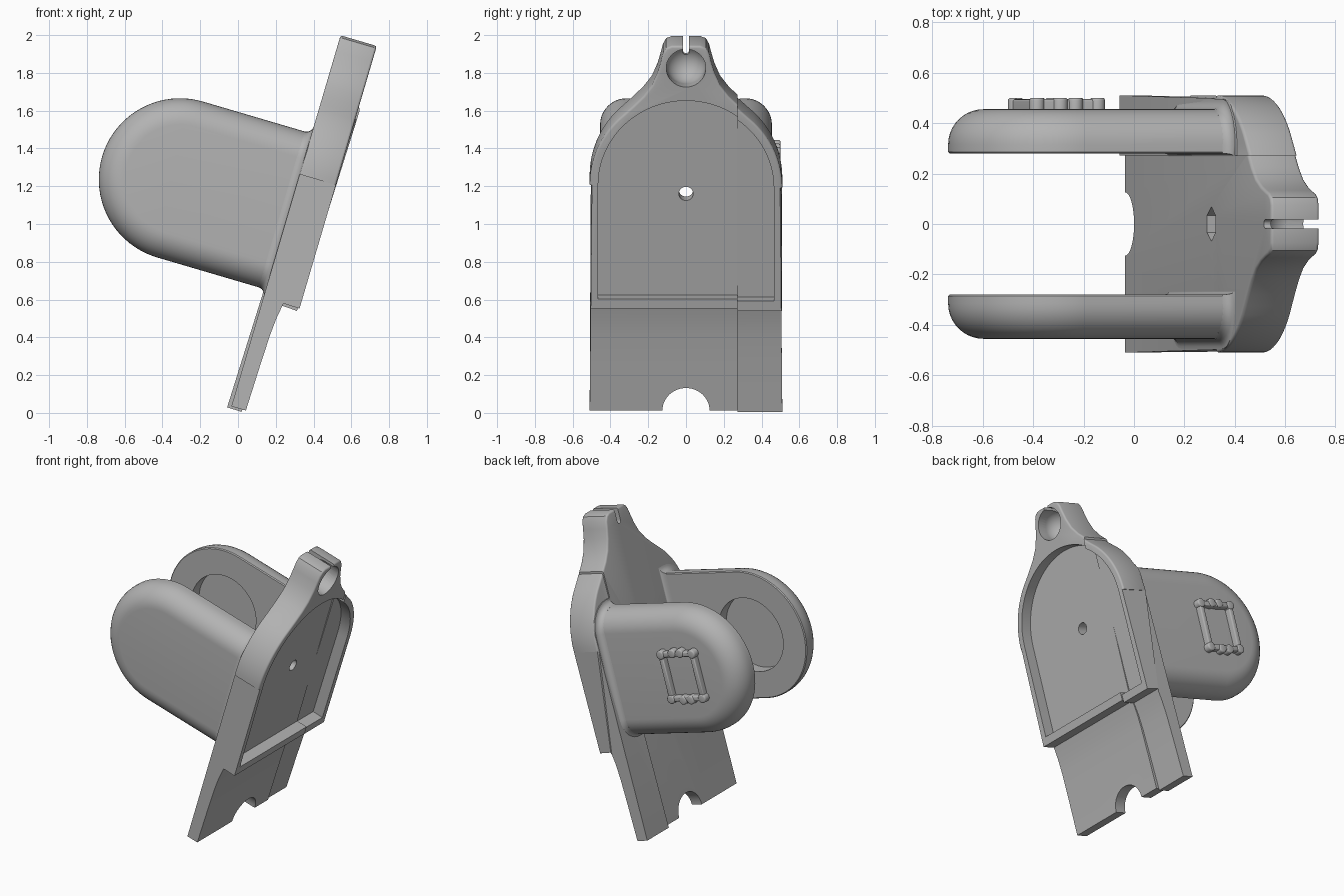
import bpy, bmesh, math
from mathutils import Matrix, Vector

if "Cube" in bpy.data.objects:
    bpy.data.objects.remove(bpy.data.objects["Cube"])

# Single grey plastic
grey = bpy.data.materials.new("grey_plastic")
grey.use_nodes = True
COLOR = (0.45, 0.45, 0.45, 1)
grey.diffuse_color = COLOR
grey.node_tree.nodes["Principled BSDF"].inputs["Base Color"].default_value = COLOR

# Local frame: x = out of the plate, y = sideways, z = up along the plate
TILT = math.radians(16.4)
FRAME = Matrix.Translation((-0.035, 0, 0.035)) @ Matrix.Rotation(TILT, 4, 'Y')
ARM_N, ARM_U, ARM_R = -0.60, 1.075, 0.43     # centre and radius of the arm's round end
DOME = 0.14


def finish(name, bm, mat=None):
    bmesh.ops.recalc_face_normals(bm, faces=bm.faces)
    me = bpy.data.meshes.new(name)
    bm.to_mesh(me)
    bm.free()
    me.materials.append(grey)
    ob = bpy.data.objects.new(name, me)
    bpy.context.collection.objects.link(ob)
    if mat:
        ob.matrix_world = mat
    return ob


def loft(bm, rings):
    """Skin closed rings of points and cap both ends."""
    vs = [[bm.verts.new(p) for p in r] for r in rings]
    for a, b in zip(vs, vs[1:]):
        for i in range(len(a)):
            j = (i + 1) % len(a)
            bm.faces.new((a[i], a[j], b[j], b[i]))
    bm.faces.new(vs[0])
    bm.faces.new(vs[-1])
    return bm


def prism_x(pts, a, b):
    return loft(bmesh.new(), [[(n, y, u) for y, u in pts] for n in (a, b)])


def prism_y(pts, a, b):
    return loft(bmesh.new(), [[(n, y, u) for n, u in pts] for y in (a, b)])


def circle(cx, cy, r, count, start=0.0):
    return [(cx + r * math.cos(start + math.tau * i / count),
             cy + r * math.sin(start + math.tau * i / count)) for i in range(count)]


def activate(ob):
    bpy.ops.object.select_all(action='DESELECT')
    ob.select_set(True)
    bpy.context.view_layer.objects.active = ob


def cut(ob, bm, mode='DIFFERENCE'):
    """Boolean with a throwaway solid in the same local frame."""
    tool = finish("cutter", bm, ob.matrix_world.copy())
    tool.hide_render = True
    bpy.context.view_layer.update()
    activate(ob)
    m = ob.modifiers.new("cut", 'BOOLEAN')
    m.operation, m.solver, m.object = mode, 'EXACT', tool
    bpy.ops.object.modifier_apply(modifier=m.name)
    bpy.data.objects.remove(tool)


def smooth(ob):
    activate(ob)
    bpy.ops.object.shade_smooth_by_angle(angle=math.radians(35))


def arch(r, centre, bottom, first=0, last=180, count=40):
    pts = [(r, bottom)]
    for i in range(count + 1):
        a = math.radians(first + (last - first) * i / count)
        pts.append((r * math.cos(a), centre + r * math.sin(a)))
    return pts + [(-r, bottom)]


# Plate outline: straight sides, round shoulders, narrow clamp neck
half = arch(0.51, 1.28, 0.0, 0, 45, 14)[:-1]
half += [(0.325, 1.673), (0.28, 1.715), (0.225, 1.77), (0.18, 1.83), (0.15, 1.90),
         (0.133, 1.96), (0.122, 2.005), (0.105, 2.035), (0.075, 2.047)]
outline = half + [(-y, u) for y, u in reversed(half)]


def plate_piece(name, low, high, mat):
    bm = prism_x(outline, 0.0, 0.2)
    bmesh.ops.recalc_face_normals(bm, faces=bm.faces)
    rim = [e for e in bm.edges if abs(e.verts[0].co.x - e.verts[1].co.x) < 1e-6
           and min(v.co.z for v in e.verts) > 0.3]
    bmesh.ops.bevel(bm, geom=rim, offset=0.012, segments=3, profile=0.5, affect='EDGES')
    ob = finish(name, bm, mat)
    # keep only this piece's strip of the width
    cut(ob, prism_y([(-1, -1), (1, -1), (1, 3), (-1, 3)], low, high), 'INTERSECT')
    # thinner tail below the lip
    cut(ob, prism_y([(0.08, -0.1), (0.08, 0.0), (0.085, 0.25), (0.09, 0.42), (0.098, 0.52),
                     (0.111, 0.60), (0.3, 0.596), (0.3, -0.1)], -1, 1))
    # arched recess
    cut(ob, prism_x(arch(0.465, 1.28, 0.652), 0.125, 0.4))
    return ob


plate = plate_piece("back_plate", -0.6, 0.272, FRAME)

# Side strip leans very slightly against the main plate
pivot = Matrix.Translation((0, 0, 1.15))
lean = Matrix.Translation((0, 0, -0.012)) @ pivot @ Matrix.Rotation(math.radians(1.0), 4, 'Y') @ pivot.inverted()
strip = plate_piece("plate_side_strip", 0.272, 0.6, FRAME @ lean)

# Screw hole, hexagonal nut pocket, bottom notch
cut(plate, prism_x(circle(0, 1.21, 0.038, 32), -0.1, 0.3))
cut(plate, prism_x(circle(0, 1.21, 0.068, 6), -0.1, 0.05))
cut(plate, prism_x(circle(0, 0.0, 0.125, 48), -0.1, 0.3))

# Clamp socket and slit
socket = bmesh.new()
bmesh.ops.create_uvsphere(socket, u_segments=40, v_segments=20, radius=0.105,
                          matrix=Matrix.Translation((0.13, 0, 1.925)))
cut(plate, socket)
cut(plate, prism_x(circle(0, 1.925, 0.1045, 40), 0.13, 0.3))
slit = [(0.017, 2.2), (-0.017, 2.2)] + [(0.017 * math.cos(a), 1.965 + 0.017 * math.sin(a))
                                       for a in (math.pi + math.pi * i / 8 for i in range(9))]
cut(plate, prism_x(slit, -0.1, 0.3))
smooth(plate)
smooth(strip)


# Arms: rounded paddles with a domed outer edge
def arm_ring(y, inset):
    r = ARM_R - inset
    pts = [(0.03, y, ARM_U + r)]
    for i in range(41):
        a = math.pi / 2 + math.pi * i / 40
        pts.append((ARM_N + r * math.cos(a), y, ARM_U + r * math.sin(a)))
    return pts + [(0.03, y, ARM_U - r)]


def base_ring(side, n, e):
    top = [(0.28 - 0.3 * e, ARM_R + e)]
    for i in range(9):
        t = math.pi / 2 * i / 8
        top.append((0.315 + (DOME + e) * math.sin(t), ARM_R + e - (DOME + e) * (1 - math.cos(t))))
    pts = top + [(y, -h) for y, h in reversed(top)]
    return [(n, side * y, ARM_U + h) for y, h in pts]


for side, label in ((1, "left"), (-1, "right")):
    layers = [(0.28, 0.006), (0.286, 0.0)]
    for i in range(11):
        t = math.pi / 2 * i / 10
        layers.append((0.315 + DOME * math.sin(t), DOME * (1 - math.cos(t))))
    arm = finish(label + "_arm", loft(bmesh.new(), [arm_ring(side * y, s) for y, s in layers]), FRAME)
    # round pocket on the inner face
    cut(arm, prism_y(circle(ARM_N, ARM_U, 0.25, 64), side * 0.2, side * 0.365))
    smooth(arm)
    # concave fillet where the arm meets the plate
    f = 0.04
    rings = []
    for k in range(7):
        a = math.pi / 2 * k / 6
        rings.append(base_ring(side, -f * (1 - math.sin(a)), f * (1 - math.cos(a))))
    rings.append(base_ring(side, 0.03, f))
    smooth(finish(label + "_arm_fillet", loft(bmesh.new(), rings), FRAME))

# Raised socket frame on the left arm: four bars with round bosses
W, H, BAR = 0.125, 0.15, 0.018


def box(n, u, w, h):
    return prism_y([(n - w, u - h), (n + w, u - h), (n + w, u + h), (n - w, u + h)], 0.44, 0.495)


def bevelled(name, bm):
    bmesh.ops.recalc_face_normals(bm, faces=bm.faces)
    edges = [e for e in bm.edges if min(v.co.y for v in e.verts) > 0.49]
    bmesh.ops.bevel(bm, geom=edges, offset=0.01, segments=3, profile=0.5, affect='EDGES')
    smooth(finish(name, bm, FRAME))


for s, label in ((1, "upper"), (-1, "lower")):
    bevelled("socket_bar_" + label, box(ARM_N, ARM_U + s * H, W, BAR))
for s, label in ((1, "front"), (-1, "rear")):
    bevelled("socket_bar_" + label, box(ARM_N + s * W, ARM_U, BAR, H))
for sn in (1, -1):
    for su in (1, -1):
        for dn, du in ((1.0, 1.0), (0.25, 1.05)):
            ring = circle(ARM_N + sn * W * dn, ARM_U + su * H * du, 0.03, 20)
            bevelled("socket_boss", prism_y(ring, 0.44, 0.5))
